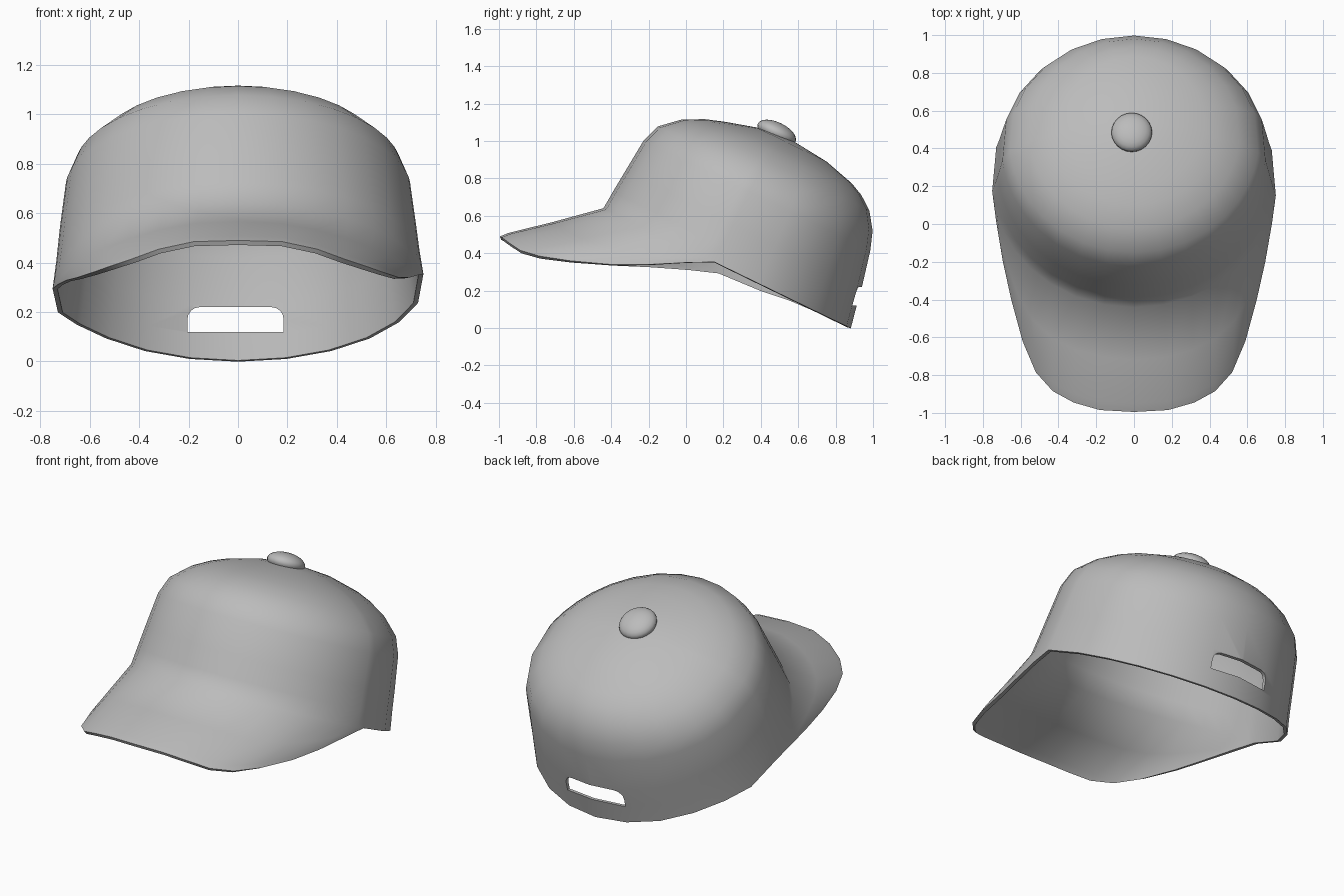
import bpy, bmesh
from math import sin, cos, radians, pi
from mathutils import Vector, Matrix

if "Cube" in bpy.data.objects:
    bpy.data.objects.remove(bpy.data.objects["Cube"], do_unlink=True)

grey = bpy.data.materials.new("cap grey")
grey.use_nodes = True
grey.diffuse_color = (0.5, 0.5, 0.5, 1)
grey.node_tree.nodes["Principled BSDF"].inputs["Base Color"].default_value = (0.5, 0.5, 0.5, 1)


def make_object(name, bm):
    mesh = bpy.data.meshes.new(name)
    bm.to_mesh(mesh)
    bm.free()
    mesh.materials.append(grey)
    obj = bpy.data.objects.new(name, mesh)
    bpy.context.collection.objects.link(obj)
    return obj


def activate(obj):
    bpy.ops.object.select_all(action='DESELECT')
    obj.select_set(True)
    bpy.context.view_layer.objects.active = obj


def smooth(obj, degrees):
    activate(obj)
    bpy.ops.object.shade_smooth_by_angle(angle=radians(degrees))


# The crown is a dome on a plane that slopes down to the back
TILT = radians(25.9)


def tilted(x, u, w):
    return Vector((x, 0.22 + u * cos(TILT) + w * sin(TILT),
                   0.32 - u * sin(TILT) + w * cos(TILT)))


# Crown rings: height, front depth, back depth, half width
rings = [(0, .735, .735, .755), (.1, .728, .715, .74), (.224, .717, .692, .725),
         (.42, .70, .647, .70), (.52, .665, .612, .66), (.61, .565, .549, .56),
         (.665, .455, .475, .465), (.70, .35, .40, .38), (.745, .19, .23, .21)]

# Brim edge, from the front centre round to the side: angle, x, y, z
brim = [(0, 0, -.995, .49), (12, .18, -.985, .485), (24, .32, -.945, .455),
        (36, .43, -.885, .415), (47, .52, -.785, .385), (57, .59, -.62, .36),
        (66, .65, -.40, .34), (74, .695, -.20, .34), (80, .73, 0, .35)]

half = [(b[0], Vector(b[1:])) for b in brim]
half += [(a, None) for a in (84, 105, 120, 135, 150, 165, 180)]
columns = [(a, 1, p) for a, p in half]
columns += [(a, -1, p) for a, p in reversed(half[1:-1])]


def sag(p):
    # The edge on the right side hangs a little lower
    if p.x < 0:
        side = max(0, min(1, (-p.x - .3) / .4))
        near = max(0, 1 - abs(p.y - .17) / .45)
        low = max(0, min(1, (.6 - p.z) / .3))
        p.z -= .075 * side * near * low
        p.y += .03 * side * near * low
    return p


# Cap shell: crown and brim in one skin
bm = bmesh.new()
grid = []
for angle, side, edge in columns:
    a = radians(angle)
    col = []
    for w, front, back, width in rings:
        depth = front if angle < 90 else back
        col.append(tilted(side * width * sin(a), -depth * cos(a), w))
    base = col[0]
    rim = base.copy() if edge is None else Vector((side * edge.x, edge.y, edge.z))
    skirt = [rim, rim.lerp(base, .08), rim.lerp(base, .5)]
    if edge is not None:
        skirt[1].z += .006
    grid.append([bm.verts.new(sag(p.copy())) for p in skirt + col])

apex = bm.verts.new(tilted(0, 0, .768))
for i, left in enumerate(grid):
    right = grid[(i + 1) % len(grid)]
    for k in range(len(left) - 1):
        bm.faces.new((left[k], right[k], right[k + 1], left[k + 1]))
    bm.faces.new((left[-1], right[-1], apex))
bmesh.ops.remove_doubles(bm, verts=bm.verts, dist=.0005)
bmesh.ops.recalc_face_normals(bm, faces=bm.faces)
if max(bm.faces, key=lambda f: f.calc_center_median().z).normal.z < 0:
    bmesh.ops.reverse_faces(bm, faces=bm.faces)
cap = make_object("cap_shell", bm)

shell = cap.modifiers.new("cloth thickness", 'SOLIDIFY')
shell.thickness = .02
shell.offset = -1

# Adjuster opening at the back, with rounded upper corners
bm = bmesh.new()
outline = [(-.205, .12), (.185, .12)]
for cx, start in ((.135, 0), (-.155, 90)):
    for step in range(5):
        a = radians(start + step * 22.5)
        outline.append((cx + .05 * cos(a), .17 + .05 * sin(a)))
face = bm.faces.new([bm.verts.new((x, .6, z)) for x, z in outline])
out = bmesh.ops.extrude_face_region(bm, geom=[face])
for v in out["geom"]:
    if isinstance(v, bmesh.types.BMVert):
        v.co.y += .6
bmesh.ops.recalc_face_normals(bm, faces=bm.faces)
cutter = make_object("opening_cutter", bm)
cutter.hide_render = True

cut = cap.modifiers.new("back opening", 'BOOLEAN')
cut.operation = 'DIFFERENCE'
cut.solver = 'EXACT'
cut.object = cutter
activate(cap)
for name in [m.name for m in cap.modifiers]:
    bpy.ops.object.modifier_apply(modifier=name)
bpy.data.objects.remove(cutter, do_unlink=True)
smooth(cap, 60)

# Button on the top of the crown
bm = bmesh.new()
bmesh.ops.create_uvsphere(bm, u_segments=24, v_segments=12, radius=1)
bmesh.ops.transform(bm, verts=bm.verts, matrix=Matrix.Translation((-.012, .485, 1.045))
                    @ Matrix.Rotation(-TILT, 4, 'X')
                    @ Matrix.Diagonal((.108, .112, .055, 1)))
smooth(make_object("top_button", bm), 60)
